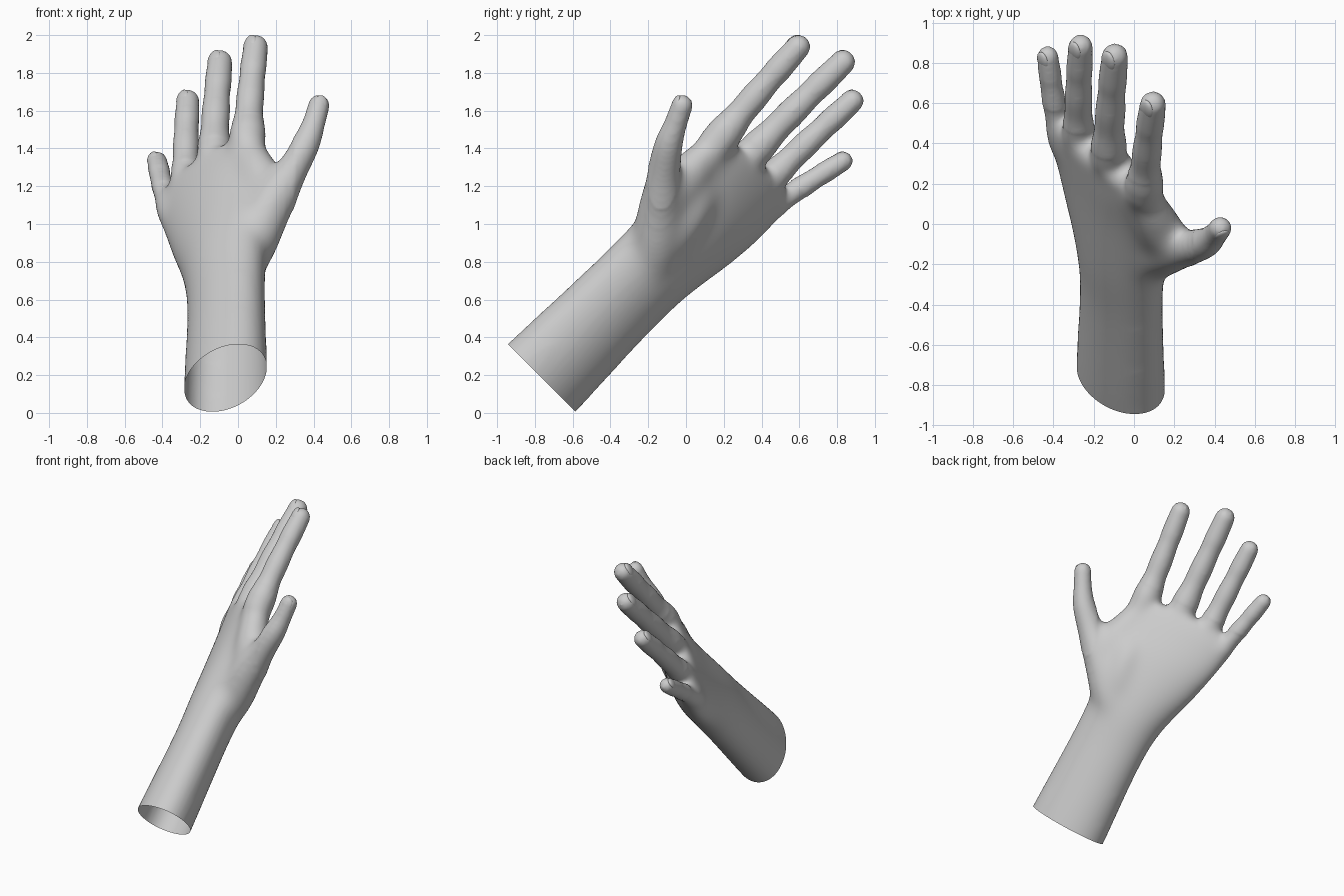
import bpy, bmesh, math
from mathutils import Vector, Matrix

if "Cube" in bpy.data.objects:
    bpy.data.objects.remove(bpy.data.objects["Cube"])

# Hand frame: U runs along the forearm, V across toward the thumb, W out of the back of the hand
U = Vector((0, 0.7071, 0.7071))
S = Vector((0, -0.7071, 0.7071))
X = Vector((1, 0, 0))
V = 0.68 * X + 0.735 * S
W = -0.735 * X + 0.68 * S

bm = bmesh.new()


def catmull(p, t):
    """Smoothly sample a list of equal-length vectors, t in 0..len-1."""
    i = min(int(t), len(p) - 2)
    f = t - i
    a, b, c, d = p[max(i - 1, 0)], p[i], p[i + 1], p[min(i + 2, len(p) - 1)]
    return [0.5 * (2 * q + (r - o) * f + (2 * o - 5 * q + 4 * r - s) * f * f
                   + (3 * q - o - 3 * r + s) * f ** 3) for o, q, r, s in zip(a, b, c, d)]


def loft(sections, cap=0.0, side=V, n=32, steps=6):
    """Closed tube through (x, y, z, half width, half thickness, tilt), with a domed tip."""
    count = (len(sections) - 1) * steps
    rows = [catmull(sections, k / steps) for k in range(count + 1)]
    end_dir = (Vector(rows[-1][:3]) - Vector(rows[-2][:3])).normalized()
    last = rows[-1]
    for k in range(1, 6):
        a = k / 6 * math.pi / 2
        c = Vector(last[:3]) + end_dir * cap * math.sin(a)
        rows.append([*c, last[3] * math.cos(a), last[4] * math.cos(a), last[5]])
    rings = []
    for k, r in enumerate(rows):
        d = Vector(rows[min(k + 1, len(rows) - 1)][:3]) - Vector(rows[max(k - 1, 0)][:3])
        d.normalize()
        e = (side - d * side.dot(d)).normalized()
        e = Matrix.Rotation(r[5], 3, d) @ e
        g = d.cross(e)
        rings.append([bm.verts.new(Vector(r[:3]) + e * r[3] * math.cos(2 * math.pi * j / n)
                                   + g * r[4] * math.sin(2 * math.pi * j / n)) for j in range(n)])
    for p, q in zip(rings, rings[1:]):
        for j in range(n):
            bm.faces.new((p[j], p[(j + 1) % n], q[(j + 1) % n], q[j]))
    bm.faces.new(rings[0][::-1])
    bm.faces.new(rings[-1])


# Forearm and palm: u, v, w, half width, half thickness, tilt toward straight up
PALM = [(-0.7, 0.447, 0.504, 0.285, 0.193, 10), (-0.41, 0.447, 0.504, 0.283, 0.194, 10),
        (0.15, 0.45, 0.502, 0.264, 0.178, 8), (0.46, 0.441, 0.505, 0.278, 0.178, 3),
        (0.80, 0.40, 0.522, 0.338, 0.152, 0), (1.03, 0.38, 0.552, 0.372, 0.12, 0),
        (1.15, 0.385, 0.572, 0.345, 0.098, 0)]
tilt_sign = 1 if U.cross(V).dot(S) > 0 else -1
loft([(*(U * u + V * v + W * w), a, b, tilt_sign * math.radians(t))
      for u, v, w, a, b, t in PALM], cap=0.06, n=48)

# Fingers: base and tip centre as (x, s, u), base radius, tip radius
FINGERS = {"index": ((0.045, 0.875, 0.95), (0.094, 0.950, 1.79), 0.106, 0.066),
           "middle": ((-0.128, 0.715, 1.0), (-0.095, 0.725, 1.90), 0.098, 0.067),
           "ring": ((-0.27, 0.555, 0.98), (-0.265, 0.545, 1.79), 0.090, 0.062),
           "little": ((-0.335, 0.475, 0.92), (-0.428, 0.355, 1.53), 0.085, 0.054)}
# Thickness along each finger: position, share of base radius, share of tip radius
SHAPE = [(0, 0.55, 0), (0.16, 0.92, 0), (0.30, 0.75, 0.25), (0.44, 0.1, 0.98), (0.58, 0, 1.13),
         (0.73, 0, 1.03), (0.83, 0, 1.07), (1, 0, 0.98)]
nails = []
for name, (base, tip, rb, rt) in FINGERS.items():
    p, q = (X * c[0] + S * c[1] + U * c[2] for c in (base, tip))
    rows = []
    for f, kb, kt in SHAPE:
        r = rb * kb + rt * kt
        c = p.lerp(q, f) + W * 0.012 * math.sin(math.pi * f)
        rows.append((*c, r, r, 0))
    loft(rows, cap=rt)
    nails.append((name, q, (q - p).normalized(), W, rt))

# Thumb, and the web of skin between thumb and index finger
THUMB = [(-0.01, -0.2, 0.62, 0.06), (0.06, -0.165, 0.85, 0.13), (0.17, -0.135, 1.09, 0.122),
         (0.272, -0.118, 1.27, 0.090), (0.357, -0.092, 1.42, 0.075),
         (0.40, -0.055, 1.53, 0.061), (0.429, -0.02, 1.63, 0.057)]
loft([(x, y, z, r, r, 0) for x, y, z, r in THUMB], cap=0.055)
loft([(0.10, -0.1, 1.0, 0.09, 0.09, 0), (0.14, -0.05, 1.18, 0.115, 0.115, 0),
      (0.095, 0.05, 1.31, 0.105, 0.105, 0), (0.05, 0.16, 1.41, 0.075, 0.075, 0)], cap=0.06)
# Fleshy pad filling the palm below the thumb
loft([(0.0, -0.12, 0.75, 0.06, 0.06, 0), (0.065, -0.06, 0.93, 0.11, 0.11, 0),
      (0.07, 0.04, 1.1, 0.11, 0.11, 0), (0.03, 0.12, 1.24, 0.07, 0.07, 0)], cap=0.05)
nails.append(("thumb", Vector((0.429, -0.02, 1.63)), Vector((0.25, 0.35, 0.9)).normalized(),
              Vector((0.25, -0.9, 0.35)), 0.055))

# Fuse everything into one skin
bmesh.ops.recalc_face_normals(bm, faces=bm.faces)
mesh = bpy.data.meshes.new("hand_parts")
bm.to_mesh(mesh)
bm.free()
hand = bpy.data.objects.new("hand", mesh)
bpy.context.collection.objects.link(hand)
remesh = hand.modifiers.new("fuse", 'REMESH')
remesh.mode = 'VOXEL'
remesh.voxel_size = 0.014
soften = hand.modifiers.new("soften", 'SMOOTH')
soften.factor = 0.5
soften.iterations = 8
bpy.context.view_layer.update()
skin = bpy.data.meshes.new_from_object(hand.evaluated_get(bpy.context.evaluated_depsgraph_get()))
hand.modifiers.clear()

# Soften the palm and finger roots more than the fingers, then cut the forearm open
cut = bmesh.new()
cut.from_mesh(skin)
for limit, times in ((1.1, 35), (1.17, 15), (1.26, 10)):
    region = [v for v in cut.verts
              if v.co.dot(U) < limit and v.co.x < 0.24 + (1.27 - limit) * 0.3]
    for _ in range(times):
        bmesh.ops.smooth_vert(cut, verts=region, factor=0.5,
                              use_axis_x=True, use_axis_y=True, use_axis_z=True)
bmesh.ops.bisect_plane(cut, geom=cut.verts[:] + cut.edges[:] + cut.faces[:],
                       plane_co=U * -0.41, plane_no=U, clear_inner=True)
for f in cut.faces:
    f.smooth = True
cut.to_mesh(skin)
cut.free()
hand.data = skin

# Nails: thin shells sunk into the back of each fingertip
for name, tip, along, up, r in nails:
    up = (up - along * up.dot(along)).normalized()
    bpy.ops.mesh.primitive_uv_sphere_add(segments=24, ring_count=12, radius=1)
    nail = bpy.context.object
    nail.name = name + "_nail"
    rot = Matrix((along.cross(up), along, up)).transposed().to_4x4()
    nail.matrix_world = (Matrix.Translation(tip - along * r * 0.15 + up * r * 0.62) @ rot
                         @ Matrix.Diagonal((r * 0.7, r * 0.95, r * 0.36, 1)))
    bpy.ops.object.shade_smooth()
